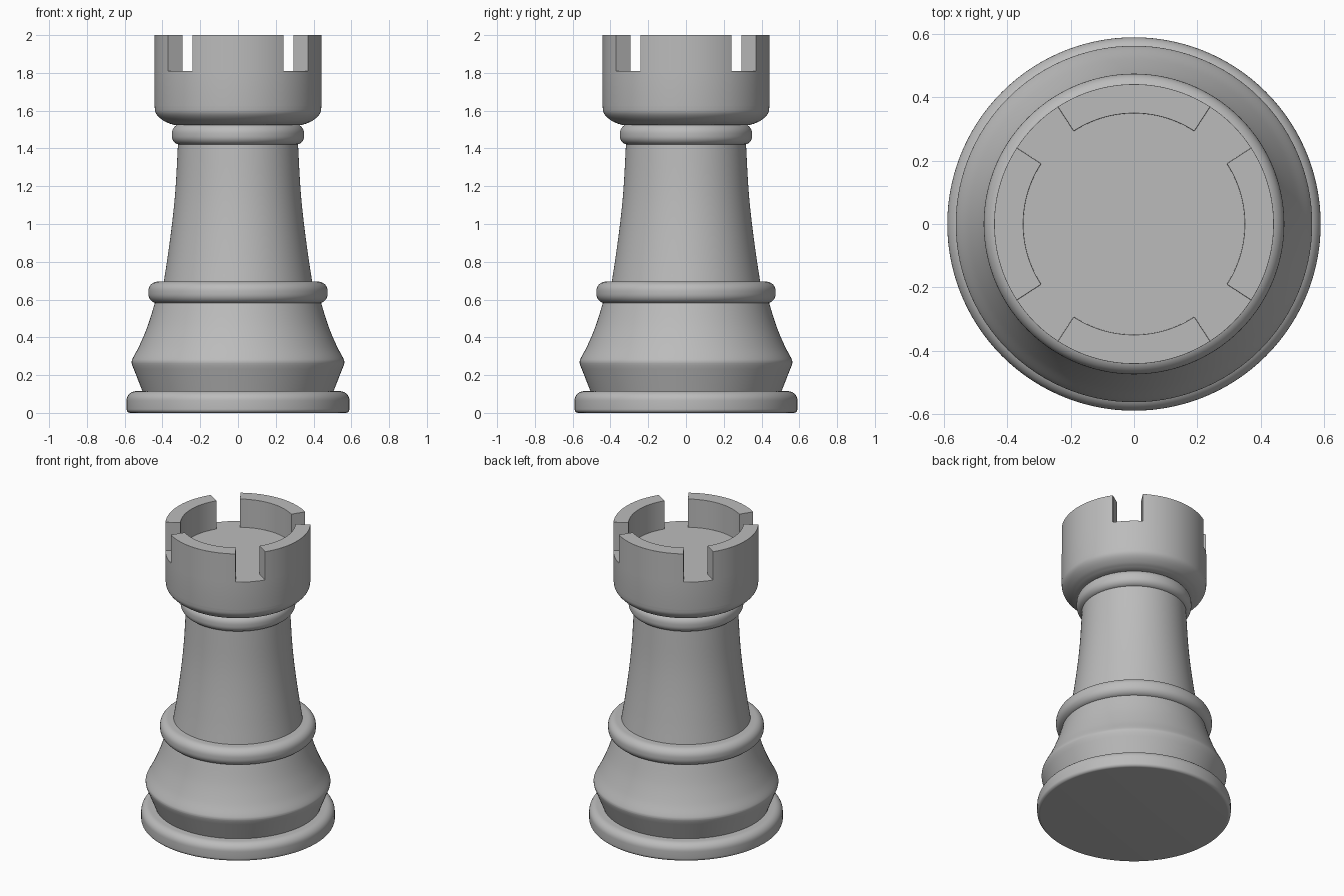
import bpy
import bmesh
from math import cos, sin, pi, atan2, radians
from mathutils import Vector

SEGMENTS = 120

cube = bpy.data.objects.get("Cube")
if cube:
    bpy.data.objects.remove(cube)

grey = bpy.data.materials.new("stone grey")
grey.use_nodes = True
grey.diffuse_color = (0.5, 0.5, 0.5, 1)
grey.node_tree.nodes["Principled BSDF"].inputs["Base Color"].default_value = (0.5, 0.5, 0.5, 1)


def corner(r, z, rad, top, steps=8):
    """Quarter-round outer corner at radius r, listed from low to high."""
    arc = []
    for i in range(steps + 1):
        a = pi / 2 * i / steps
        if top:
            arc.append((r - rad + rad * cos(a), z - rad + rad * sin(a)))
        else:
            arc.append((r - rad + rad * sin(a), z + rad - rad * cos(a)))
    return arc


def spline(points, steps=6):
    """Smooth curve through profile points."""
    p = [Vector(q) for q in points]
    p = [2 * p[0] - p[1]] + p + [2 * p[-1] - p[-2]]
    out = []
    for a, b, c, d in zip(p, p[1:], p[2:], p[3:]):
        for i in range(steps):
            t = i / steps
            out.append(tuple(0.5 * (2 * b + (c - a) * t + (2 * a - 5 * b + 4 * c - d) * t**2
                                    + (3 * b - a - 3 * c + d) * t**3)))
    return out + [points[-1]]


def lathe(profile):
    """Closed solid of revolution about z from a bottom-to-top profile."""
    bm = bmesh.new()
    rings = []
    for r, z in profile:
        rings.append([bm.verts.new((r * cos(2 * pi * i / SEGMENTS), r * sin(2 * pi * i / SEGMENTS), z))
                      for i in range(SEGMENTS)])
    for low, high in zip(rings, rings[1:]):
        for i in range(SEGMENTS):
            j = (i + 1) % SEGMENTS
            bm.faces.new((low[i], low[j], high[j], high[i]))
    bm.faces.new(rings[0][::-1])
    bm.faces.new(rings[-1])
    return bm


def finish(name, bm, angle=35):
    mesh = bpy.data.meshes.new(name)
    bm.normal_update()
    bm.to_mesh(mesh)
    bm.free()
    mesh.materials.append(grey)
    obj = bpy.data.objects.new(name, mesh)
    bpy.context.collection.objects.link(obj)
    bpy.ops.object.select_all(action="DESELECT")
    obj.select_set(True)
    bpy.context.view_layer.objects.active = obj
    bpy.ops.object.shade_smooth_by_angle(angle=radians(angle))
    return obj


def band(name, r, z0, z1, low, high):
    finish(name, lathe(corner(r, z0, low, False) + corner(r, z1, high, True)))


# Foot and the two rounded collars
band("base", 0.59, 0, 0.115, 0.02, 0.05)
band("middle_collar", 0.475, 0.58, 0.695, 0.05, 0.05)
band("upper_collar", 0.35, 1.42, 1.53, 0.045, 0.05)

# Flared lower body with a soft widest edge
belly = [(0.50, 0.10), (0.552, 0.232)] + spline(
    [(0.561, 0.255), (0.563, 0.27), (0.557, 0.29), (0.525, 0.35), (0.49, 0.43), (0.465, 0.5), (0.435, 0.6)])
finish("lower_body", lathe(belly))

# Tapering column
finish("column", lathe(spline([(0.395, 0.68), (0.372, 0.83), (0.347, 1.02), (0.33, 1.2), (0.317, 1.44)])))

# Head: turned cup whose rim is raised into four battlements
head = [(0.34, 1.525)] + spline([(0.36, 1.531), (0.39, 1.544), (0.42, 1.567), (0.437, 1.592), (0.442, 1.625)])
bm = lathe(head + [(0.442, 1.81), (0.35, 1.81)])
bm.normal_update()


def on_battlement(face):
    c = face.calc_center_median()
    off_axis = (atan2(c.y, c.x) + pi / 4) % (pi / 2) - pi / 4
    return face.normal.z > 0.9 and c.xy.length > 0.3 and abs(off_axis) < radians(33)


rim = [f for f in bm.faces if on_battlement(f)]
raised = bmesh.ops.extrude_face_region(bm, geom=rim)["geom"]
bmesh.ops.delete(bm, geom=rim, context="FACES")
bmesh.ops.translate(bm, vec=(0, 0, 0.19), verts=[v for v in raised if isinstance(v, bmesh.types.BMVert)])
bm.normal_update()
head_obj = finish("battlement_head", bm)

# Softened battlement edges
bevel = head_obj.modifiers.new("soft edges", "BEVEL")
bevel.width = 0.014
bevel.segments = 4
bevel.limit_method = "ANGLE"
bevel.angle_limit = radians(50)
bevel.harden_normals = True
